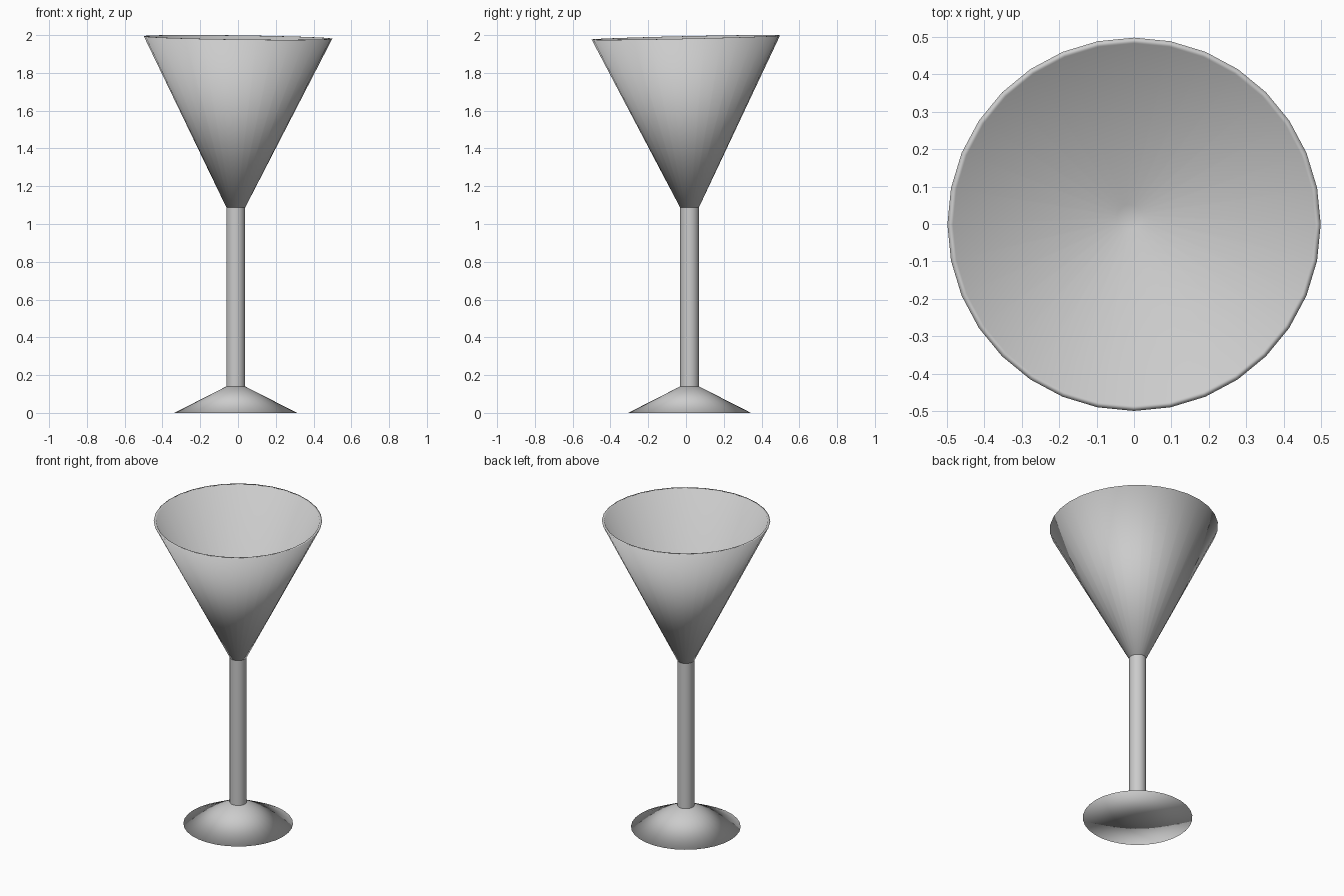
import bpy, bmesh, math

if "Cube" in bpy.data.objects:
    bpy.data.objects.remove(bpy.data.objects["Cube"])

AXIS = (-0.012, 0.019)   # stem axis, slightly off the bounding-box centre
SIDES = 32


def lathe(name, profile, z, tilt=(0, 0, 0), flat_angle=None):
    """Revolve (radius, height) points round z; radius 0 closes to a tip."""
    bm = bmesh.new()
    rings = []
    for r, h in profile:
        n = SIDES if r > 0 else 1
        rings.append([bm.verts.new((r * math.cos(2 * math.pi * i / n),
                                    r * math.sin(2 * math.pi * i / n), h))
                      for i in range(n)])
    for a, b in zip(rings, rings[1:]):
        for i in range(SIDES):
            j = (i + 1) % SIDES
            quad = [a[i % len(a)], a[j % len(a)], b[j % len(b)], b[i % len(b)]]
            bm.faces.new(list(dict.fromkeys(quad)))
    bmesh.ops.recalc_face_normals(bm, faces=bm.faces)
    for f in bm.faces:
        f.smooth = True
    mesh = bpy.data.meshes.new(name)
    bm.to_mesh(mesh)
    bm.free()
    ob = bpy.data.objects.new(name, mesh)
    bpy.context.collection.objects.link(ob)
    ob.location = (*AXIS, z)
    ob.rotation_euler = tilt
    if flat_angle:
        bpy.ops.object.select_all(action='DESELECT')
        ob.select_set(True)
        bpy.context.view_layer.objects.active = ob
        bpy.ops.object.shade_smooth_by_angle(angle=math.radians(flat_angle))
    return ob


# Foot: shallow cone with a flat underside
lathe("foot", [(0, 0), (0.325, 0), (0.05, 0.14), (0, 0.14)], 0)

# Stem: straight cylinder between foot and bowl
lathe("stem", [(0, 0), (0.05, 0), (0.05, 0.95), (0, 0.95)], 0.14, flat_angle=40)

# Bowl: thin-walled cone, leaning slightly, with a small raised tip inside
lathe("bowl", [(0, 0), (0.05, 0), (0.499, 0.9), (0.484, 0.9),
               (0.033, 0.015), (0, 0.045)], 1.088, tilt=(0.022, 0.0135, 0))
